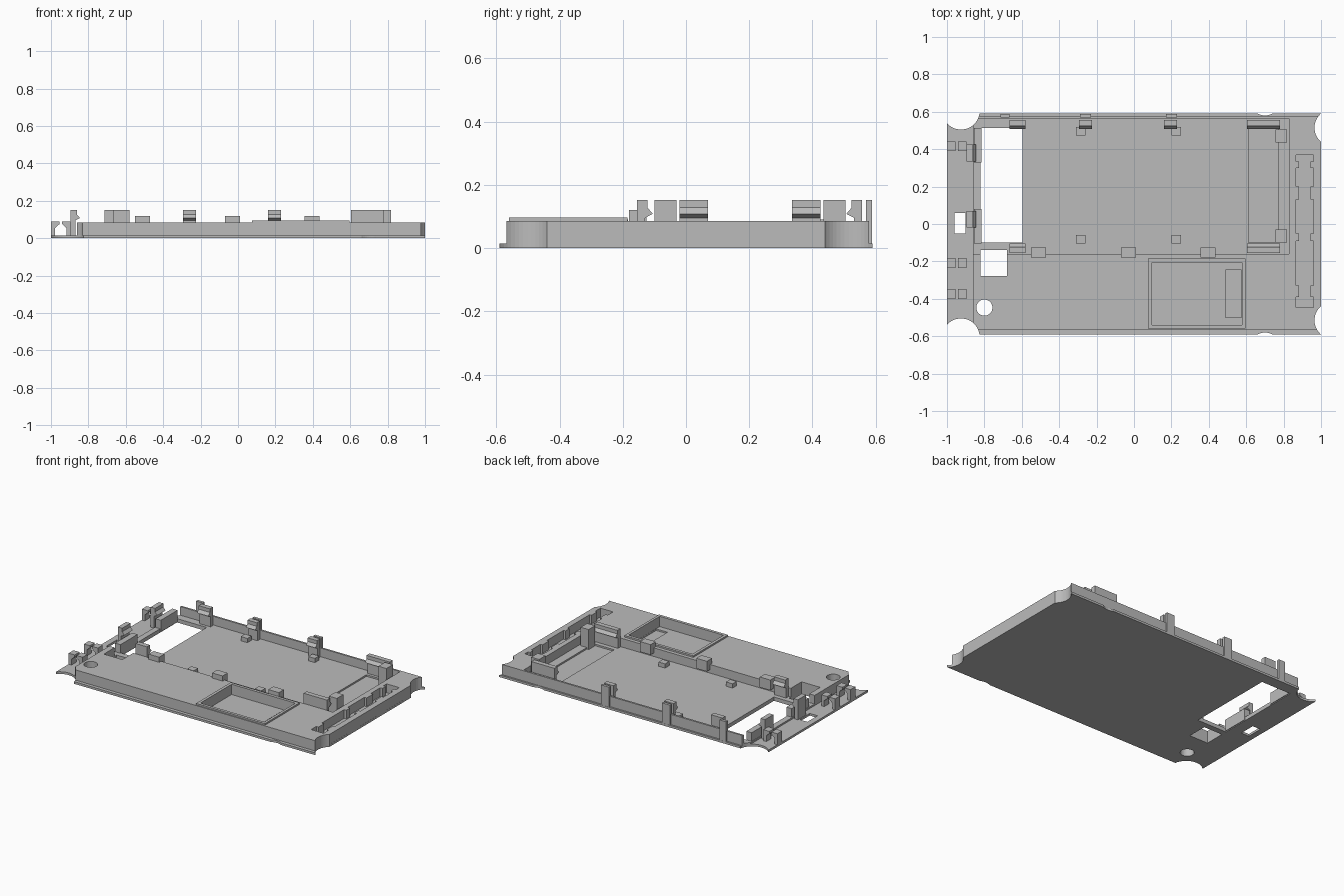
import bpy, bmesh
from mathutils import Vector

cube = bpy.data.objects.get("Cube")
if cube:
    bpy.data.objects.remove(cube, do_unlink=True)

grey = bpy.data.materials.new("plain_grey")
grey.use_nodes = True
COLOUR = (0.5, 0.5, 0.5, 1)
grey.diffuse_color = COLOUR
grey.node_tree.nodes["Principled BSDF"].inputs["Base Color"].default_value = COLOUR


def finish(name, bm):
    bmesh.ops.recalc_face_normals(bm, faces=bm.faces)
    mesh = bpy.data.meshes.new(name)
    bm.to_mesh(mesh)
    bm.free()
    mesh.materials.append(grey)
    ob = bpy.data.objects.new(name, mesh)
    bpy.context.collection.objects.link(ob)
    return ob


def prism(name, points, offset):
    """Extrude a closed outline of 3D points along offset."""
    bm = bmesh.new()
    face = bm.faces.new([bm.verts.new(p) for p in points])
    ext = bmesh.ops.extrude_face_region(bm, geom=[face])
    verts = [v for v in ext["geom"] if isinstance(v, bmesh.types.BMVert)]
    bmesh.ops.translate(bm, verts=verts, vec=Vector(offset))
    return finish(name, bm)


def box(name, x, y, z):
    pts = [(x[0], y[0], z[0]), (x[1], y[0], z[0]), (x[1], y[1], z[0]), (x[0], y[1], z[0])]
    return prism(name, pts, (0, 0, z[1] - z[0]))


def cylinder(name, x, y, r, segments=48):
    bm = bmesh.new()
    bmesh.ops.create_cone(bm, cap_ends=True, segments=segments, radius1=r, radius2=r, depth=1)
    bmesh.ops.translate(bm, verts=bm.verts, vec=Vector((x, y, 0)))
    return finish(name, bm)


def cut(targets, cutter):
    """Subtract the cutter from each target, then discard it."""
    cutter.hide_render = True
    for ob in targets:
        mod = ob.modifiers.new("cut", "BOOLEAN")
        mod.operation, mod.solver, mod.object = "DIFFERENCE", "EXACT", cutter
        bpy.context.view_layer.objects.active = ob
        bpy.ops.object.modifier_apply(modifier=mod.name)
    bpy.data.objects.remove(cutter, do_unlink=True)


PLATE, FLOOR, TOP, TALL = 0.015, 0.026, 0.085, 0.152
THROUGH = (-0.1, 0.3)

# Thin base plate and the thick body above it
plate = box("base_plate", (-1, 1), (-0.59, 0.59), (0, PLATE))
body = box("body", (-0.86, 0.9995), (-0.567, 0.578), (0.006, TOP))
both = (plate, body)

# Shallow tray, its deep end strip, and the open left end
cut([body], box("tray_cutter", (-1.1, 0.83), (-0.16, 0.565), (FLOOR, 0.3)))
cut([body], box("strip_cutter", (0.613, 0.77), (-0.10, 0.512), (0.01, 0.3)))

# Openings through the base
cut(both, box("large_opening", (-0.82, -0.595), (-0.10, 0.512), THROUGH))
cut(both, box("square_opening", (-0.82, -0.68), (-0.277, -0.14), THROUGH))
cut([plate], box("small_opening", (-0.96, -0.90), (-0.05, 0.06), THROUGH))
cut(both, cylinder("round_hole", -0.80, -0.447, 0.043))

# Rounded corner bites and shallow edge scallops
for side in (-1, 1):
    cut(both, cylinder("left_corner", -0.925, side * 0.605, 0.10))
    cut(both, cylinder("right_corner", 1.065, side * 0.515, 0.10))
    cut([plate], cylinder("edge_scallop", 0.70, side * 0.66, 0.08))

# Raised rectangular frame with a pocket inside it
frame = box("pocket_frame", (0.075, 0.595), (-0.56, -0.185), (0.03, 0.096))
solids = (body, frame)
cut(solids, box("pocket", (0.095, 0.577), (-0.54, -0.205), (FLOOR, 0.3)))
cut([body], box("pocket_notch", (0.49, 0.576), (-0.5, -0.245), (0.01, 0.3)))

# Long notched slot near the end
cut([body], box("slot", (0.882, 0.945), (-0.445, 0.367), (FLOOR, 0.3)))
for lo, hi in ((-0.447, -0.39), (-0.33, -0.09), (-0.05, 0.13), (0.20, 0.30), (0.335, 0.37)):
    cut([body], box("slot_step", (0.865, 0.96), (lo, hi), (FLOOR - 0.001, 0.3)))


def snap(name, axis, base, direction, span, low):
    """Upright clip whose barb points along direction on the given axis."""
    profile = ((0, low), (0.025, low), (0.025, 0.095), (0.05, 0.108),
               (0.033, 0.128), (0.033, TALL), (0, TALL))
    if axis == "y":
        pts = [(span[0], base + direction * d, z) for d, z in profile]
        return prism(name, pts, (span[1] - span[0], 0, 0))
    pts = [(base + direction * d, span[0], z) for d, z in profile]
    return prism(name, pts, (0, span[1] - span[0], 0))


# Clips along the back and front of the tray
for i, span in enumerate(((-0.665, -0.58), (-0.295, -0.225), (0.16, 0.23), (0.605, 0.78))):
    snap(f"back_clip_{i}", "y", 0.557, -1, span, 0.02)
    if i in (0, 3):
        snap(f"front_clip_{i}", "y", -0.155, 1, span, 0.02)

# Clips and low walls at the right end of the tray
for i, y in enumerate((-0.02, 0.335)):
    snap(f"end_clip_{i}", "x", -0.895, 1, (y, y + 0.09), 0.01)
for i, span in enumerate(((-0.105, 0.08), (0.33, 0.512))):
    box(f"end_wall_{i}", (-0.855, -0.815), span, (0.005, TOP))

# Ribs on the outer back wall
for i, (lo, hi) in enumerate(((-0.715, -0.665), (-0.29, -0.23), (0.17, 0.23))):
    box(f"back_rib_{i}", (lo, hi), (0.57, 0.589), (0.005, TALL))

# Tall corner stops at the deep end
for i, y in enumerate((-0.10, 0.435)):
    box(f"corner_stop_{i}", (0.757, 0.817), (y, y + 0.07), (0.01, TALL))

# Small floor blocks and ledge tabs
for x in (-0.31, 0.20):
    for y in (-0.105, 0.473):
        box("floor_block", (x, x + 0.05), (y, y + 0.045), (0.02, 0.055))
for x in (-0.55, -0.07, 0.355):
    box("ledge_tab", (x, x + 0.08), (-0.18, -0.125), (0.05, 0.12))

# Pairs of hooked cable holders on the thin end
hook = ((0, 0.01), (0.022, 0.01), (0.022, 0.055), (0.045, 0.075), (0.045, 0.09), (0, 0.09))
for y in (-0.40, -0.235, 0.39):
    for name, start, d in (("outer_hook", -1, 1), ("inner_hook", -0.895, -1)):
        prism(name, [(start + d * a, y, z) for a, z in hook], (0, 0.052, 0))
